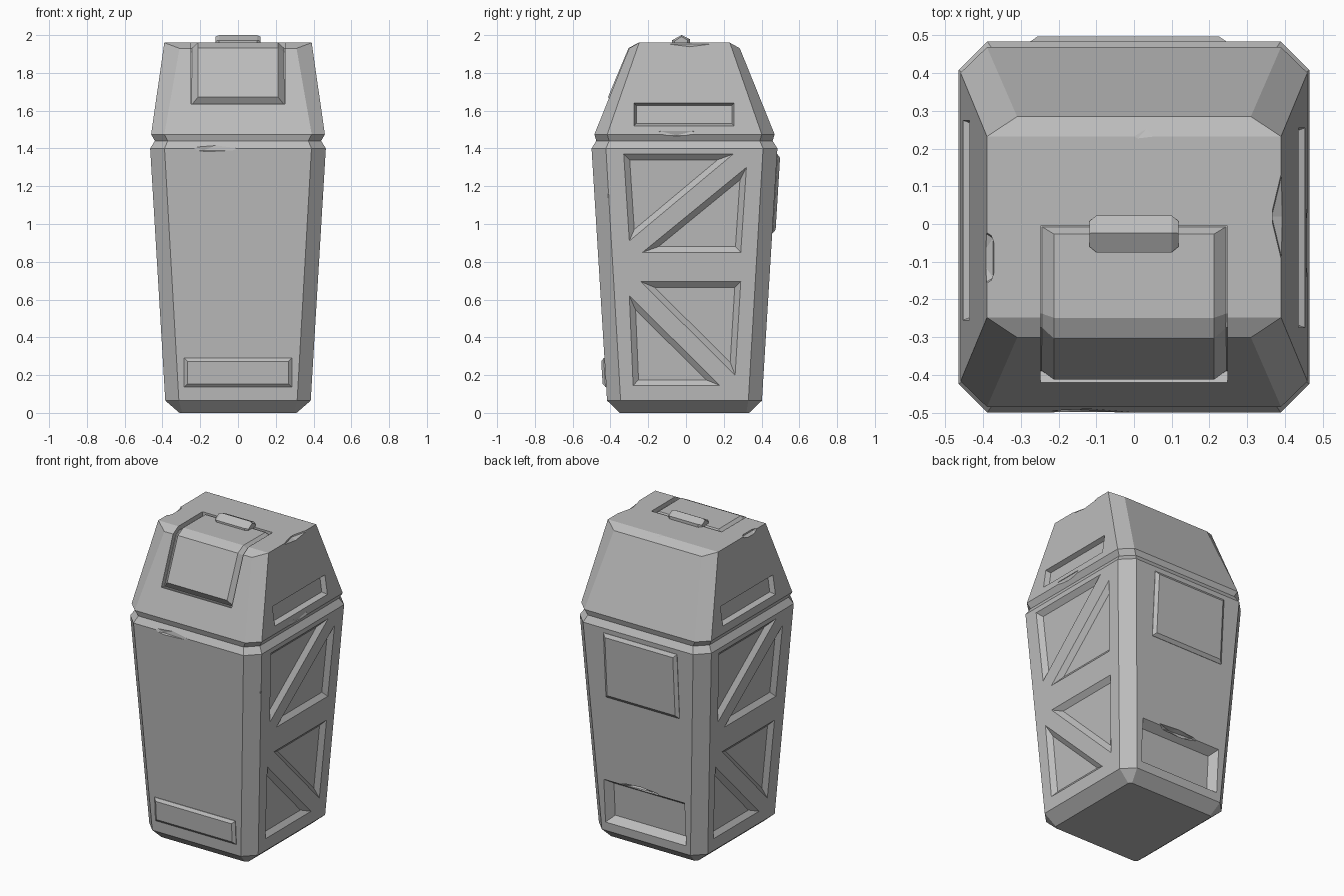
import bpy, bmesh
from mathutils import Vector

cube = bpy.data.objects.get("Cube")
if cube:
    bpy.data.objects.remove(cube, do_unlink=True)

CY = -0.008  # y centre of the shell

grey = bpy.data.materials.new("plain grey")
grey.use_nodes = True
grey.diffuse_color = (0.5, 0.5, 0.5, 1)
grey.node_tree.nodes["Principled BSDF"].inputs["Base Color"].default_value = (0.5, 0.5, 0.5, 1)


def finish(bm, name):
    bmesh.ops.recalc_face_normals(bm, faces=bm.faces)
    mesh = bpy.data.meshes.new(name)
    bm.to_mesh(mesh)
    bm.free()
    mesh.materials.append(grey)
    obj = bpy.data.objects.new(name, mesh)
    bpy.context.collection.objects.link(obj)
    return obj


def loft(name, loops, top=None):
    """Skin a row of equal closed loops and cap both ends."""
    bm = bmesh.new()
    rows = [[bm.verts.new(p) for p in loop] for loop in loops]
    n = len(rows[0])
    for a, b in zip(rows, rows[1:]):
        for i in range(n):
            j = (i + 1) % n
            bm.faces.new((a[i], a[j], b[j], b[i]))
    bm.faces.new(rows[0])
    for ids in top or [range(n)]:
        bm.faces.new([rows[-1][i] for i in ids])
    return finish(bm, name)


def octagon(hx, hy, cx, cy, z, z_end=None):
    """Rectangle with cut corners; the front and back edges may sit lower."""
    e = z if z_end is None else z_end
    return [(x, y + CY, h) for x, y, h in (
        (hx, cy - hy, z), (hx, hy - cy, z), (hx - cx, hy, e), (cx - hx, hy, e),
        (-hx, hy - cy, z), (-hx, cy - hy, z), (cx - hx, -hy, e), (hx - cx, -hy, e))]


def inset(poly, d):
    """Move the edges of a counterclockwise outline inward by d."""
    pts = [Vector(p) for p in poly]
    out = []
    for i, p in enumerate(pts):
        a = (p - pts[i - 1]).normalized()
        b = (pts[(i + 1) % len(pts)] - p).normalized()
        n1, n2 = Vector((-a.y, a.x)), Vector((-b.y, b.x))
        out.append(p + (n1 + n2) * d / (1 + n1.dot(n2)))
    return out


def on_side(s):
    def place(u, z, h):
        hx = 0.46 - (z - 1.475) * 0.144 if z > 1.44 else 0.385 + (z - 0.065) * 0.06
        return (s * (hx + h), s * u, z)
    return place


def on_end(s):
    def place(u, z, h):
        return (u, s * (0.41 + (z - 0.065) * 0.0614 + h) + CY, z)
    return place


def rect(u0, u1, z0, z1):
    return [(u0, z0), (u1, z0), (u1, z1), (u0, z1)]


def slab(name, place, poly, *steps):
    """Sloped-edge slab on a wall; each step is (height, inset)."""
    return loft(name, [[place(p.x, p.y, h) for p in inset(poly, d)] for h, d in steps])


def recess(place, poly, depth, slope):
    k = slope / depth
    return slab("recess_cutter", place, poly, (0.02, -0.02 * k), (-depth, slope))


# Tapered shell with a groove under the lid
shell = loft("bin_shell", [
    octagon(0.31, 0.342, 0.015, 0.015, 0),
    octagon(0.385, 0.41, 0.072, 0.072, 0.065),
    octagon(0.465, 0.492, 0.076, 0.076, 1.4),
    octagon(0.44, 0.467, 0.068, 0.068, 1.44),
    octagon(0.46, 0.477, 0.07, 0.068, 1.475),
    octagon(0.39, 0.293, 0.08, 0.053, 1.96, 1.93),
], top=[(0, 1, 4, 5), (1, 2, 3, 4), (5, 6, 7, 0)])

# Recesses: truss triangles and lid slots on both sides, hatch low on the back
triangles = [
    [(-0.33, 1.37), (-0.3, 0.91), (0.25, 1.37)],
    [(0.32, 1.3), (-0.23, 0.85), (0.29, 0.85)],
    [(-0.24, 0.695), (0.26, 0.2), (0.29, 0.695)],
    [(-0.3, 0.62), (-0.28, 0.145), (0.18, 0.145)],
]
cutters = []
for s in (1, -1):
    for tri in triangles:
        cutters.append(recess(on_side(s), tri, 0.025, 0.03))
    cutters.append(recess(on_side(s), rect(-0.275, 0.255, 1.52, 1.64), 0.03, 0.012))
cutters.append(recess(on_end(1), rect(-0.285, 0.285, 0.12, 0.4), 0.05, 0.035))

# Pocket around the front flap, bending over the lid edge
pocket = [(-0.005, 2.02), (-0.005, 1.932), (-0.238, 1.932), (-0.275, 1.911),
          (-0.39, 1.625), (-0.46, 1.65), (-0.36, 2.02)]
cutters.append(loft("pocket_cutter", [[(x, y, z) for y, z in pocket] for x in (-0.248, 0.248)]))

# Worn nicks along the edges: centre and radii
nicks = [
    ((0.04, 0.26, 1.98), (0.14, 0.05, 0.035)),
    ((0.41, 0.02, 1.97), (0.05, 0.15, 0.04)),
    ((-0.41, -0.09, 1.97), (0.05, 0.1, 0.04)),
    ((-0.13, -0.52, 1.41), (0.19, 0.035, 0.045)),
    ((0.48, -0.05, 1.48), (0.035, 0.16, 0.025)),
    ((0.475, -0.43, 1.09), (0.04, 0.04, 0.14)),
    ((0.02, 0.425, 0.4), (0.16, 0.04, 0.02)),
]
for centre, radii in nicks:
    bm = bmesh.new()
    bmesh.ops.create_icosphere(bm, subdivisions=1, radius=1)
    bmesh.ops.scale(bm, vec=radii, verts=bm.verts)
    bmesh.ops.translate(bm, vec=centre, verts=bm.verts)
    cutters.append(finish(bm, "nick_cutter"))

for cutter in cutters:
    cutter.hide_render = True
    mod = shell.modifiers.new("cut", 'BOOLEAN')
    mod.operation, mod.solver, mod.object = 'DIFFERENCE', 'EXACT', cutter
graph = bpy.context.evaluated_depsgraph_get()
carved = bpy.data.meshes.new_from_object(shell.evaluated_get(graph))
shell.modifiers.clear()
shell.data = carved
for cutter in cutters:
    bpy.data.objects.remove(cutter, do_unlink=True)

# Front flap with sloped sides, set in the pocket
floor = [(-0.006, 1.93), (-0.237, 1.93), (-0.273, 1.909), (-0.388, 1.63)]
face = [(-0.027, 1.96), (-0.249, 1.961), (-0.304, 1.932), (-0.413, 1.672)]
loft("front_flap", [[(-0.246, *f), (-0.212, *t), (0.212, *t), (0.246, *f)]
                    for f, t in zip(floor, face)])

# Ridged handle with chamfered ends
ridge = [(-0.075, 1.95), (-0.075, 1.972), (-0.024, 2.0), (0.022, 1.978), (0.022, 1.95)]
loft("flap_handle", [[(x, -0.026 + (y + 0.026) * k, 1.95 + (z - 1.95) * (k + 1) / 2) for y, z in ridge]
                     for x, k in ((-0.118, 0.7), (-0.1, 1), (0.1, 1), (0.118, 0.7))])

# Raised plates on the front and back
slab("front_plate", on_end(-1), rect(-0.285, 0.285, 0.137, 0.29), (-0.01, 0), (0.004, 0), (0.018, 0.017))
slab("back_plate", on_end(1), rect(-0.275, 0.245, 0.95, 1.37), (-0.01, 0), (0.002, 0), (0.017, 0.02))
